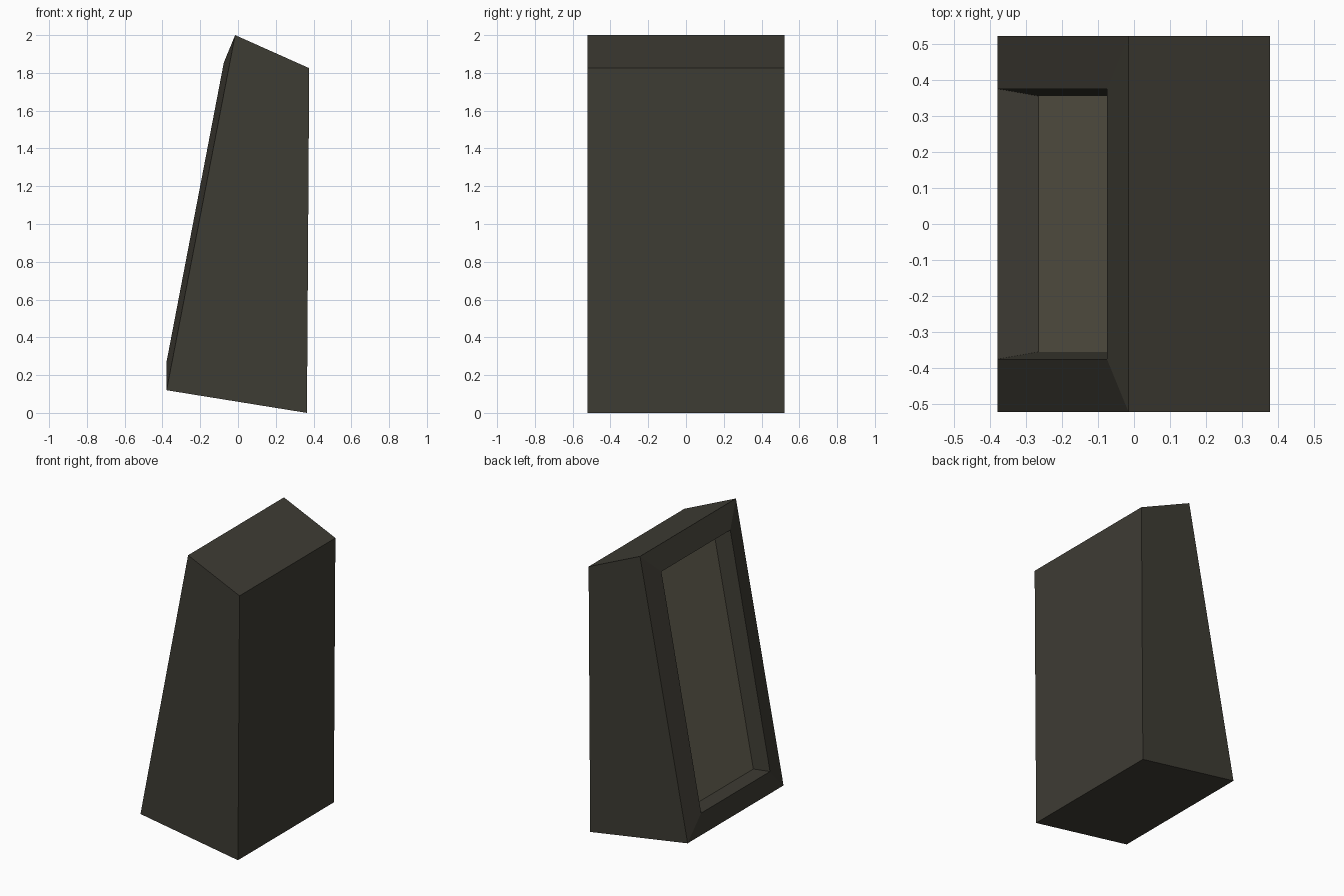
import bpy, bmesh

if "Cube" in bpy.data.objects:
    bpy.data.objects.remove(bpy.data.objects["Cube"])


def material(name, color):
    m = bpy.data.materials.new(name)
    m.diffuse_color = (*color, 1.0)
    m.use_nodes = True
    m.node_tree.nodes["Principled BSDF"].inputs["Base Color"].default_value = m.diffuse_color
    return m


dark = material("dark olive grey", (0.048, 0.045, 0.034))
light = material("screen khaki", (0.155, 0.143, 0.100))

HALF_W = 0.522
bm = bmesh.new()


def rect(low, high, half):
    """Four corners on the sloping screen side, from (x, z) of its low and high edges."""
    (xl, zl), (xh, zh) = low, high
    pts = [(xl, -half, zl), (xl, half, zl), (xh, half, zh), (xh, -half, zh)]
    return [bm.verts.new(p) for p in pts]


def bridge(a, b):
    """Join two four-corner loops with quads."""
    for i in range(4):
        j = (i + 1) % 4
        bm.faces.new((a[i], a[j], b[j], b[i]))


# Loops from the far wall, around the bezel, into the recess
back = rect((0.365, 0.0), (0.377, 1.825), HALF_W)
outer = rect((-0.378, 0.12), (-0.015, 2.0), HALF_W)
rim = rect((-0.378, 0.272), (-0.075, 1.855), 0.375)
panel = rect((-0.265, 0.267), (0.035, 1.815), 0.355)

bm.faces.new(back)
for a, b in ((back, outer), (outer, rim), (rim, panel)):
    bridge(a, b)

# Recessed screen panel
screen = bm.faces.new(panel)
screen.material_index = 1

bmesh.ops.recalc_face_normals(bm, faces=bm.faces)
mesh = bpy.data.meshes.new("monitor_housing")
bm.to_mesh(mesh)
bm.free()
mesh.materials.append(dark)
mesh.materials.append(light)
obj = bpy.data.objects.new("monitor_housing", mesh)
bpy.context.collection.objects.link(obj)
